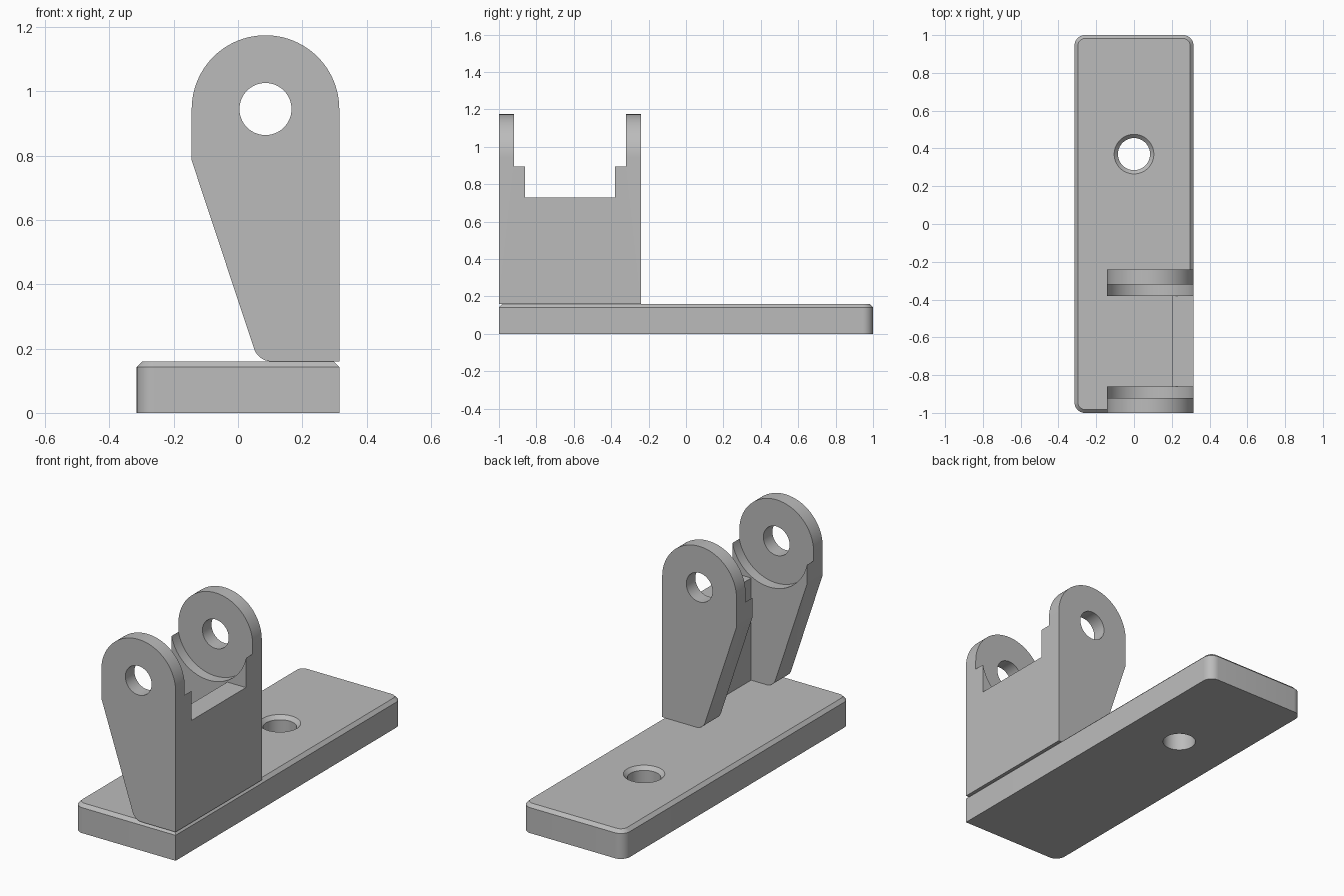
import bpy, bmesh, math
from mathutils import Vector

if "Cube" in bpy.data.objects:
    bpy.data.objects.remove(bpy.data.objects["Cube"])

GREY = (0.5, 0.5, 0.5, 1.0)
metal = bpy.data.materials.new("plain grey")
metal.use_nodes = True
metal.diffuse_color = GREY
metal.node_tree.nodes["Principled BSDF"].inputs["Base Color"].default_value = GREY


def arc(cx, cy, r, start, end, n):
    """Points on an arc, angles in degrees."""
    angles = [math.radians(start + (end - start) * i / n) for i in range(n + 1)]
    return [(cx + r * math.cos(a), cy + r * math.sin(a)) for a in angles]


def loft(name, rings):
    """Closed solid through rings with equal point counts."""
    bm = bmesh.new()
    loops = [[bm.verts.new(p) for p in ring] for ring in rings]
    for a, b in zip(loops, loops[1:]):
        for i in range(len(a)):
            j = (i + 1) % len(a)
            bm.faces.new((a[i], a[j], b[j], b[i]))
    bm.faces.new(loops[0])
    bm.faces.new(loops[-1])
    bmesh.ops.recalc_face_normals(bm, faces=bm.faces)
    mesh = bpy.data.meshes.new(name)
    bm.to_mesh(mesh)
    bm.free()
    mesh.materials.append(metal)
    obj = bpy.data.objects.new(name, mesh)
    bpy.context.collection.objects.link(obj)
    return obj


def along_y(name, outline, y0, y1):
    """Extrude an x-z outline from y0 to y1."""
    return loft(name, [[(x, y, z) for x, z in outline] for y in (y0, y1)])


def box_outline(x0, x1, z0, z1):
    return [(x0, z0), (x1, z0), (x1, z1), (x0, z1)]


def circle(cx, cy, r, n=64):
    return arc(cx, cy, r, 0, 360, n)[:-1]


def cut(obj, cutters):
    """Subtract the cutters, then shade the result."""
    bpy.ops.object.select_all(action='DESELECT')
    bpy.context.view_layer.objects.active = obj
    obj.select_set(True)
    for c in cutters:
        c.hide_render = True
        mod = obj.modifiers.new("cut", 'BOOLEAN')
        mod.operation = 'DIFFERENCE'
        mod.solver = 'EXACT'
        mod.object = c
        bpy.ops.object.modifier_apply(modifier=mod.name)
        bpy.data.objects.remove(c)
    bpy.ops.object.shade_smooth_by_angle(angle=math.radians(30))


# Base plate: three rounded corners, one square corner, chamfered top edge
HX, HY, TOP, CHAMFER, R = 0.315, 1.0, 0.16, 0.018, 0.055


def plate_ring(z, inset=0.0):
    r, x, y = R - inset, HX - R, HY - R
    pts = arc(x, y, r, 0, 90, 10) + arc(-x, y, r, 90, 180, 10)
    pts += arc(-x, -y, r, 180, 270, 10) + [(HX - inset, -HY + inset)]
    return [(px, py, z) for px, py in pts]


base = loft("base_plate", [plate_ring(0), plate_ring(TOP - CHAMFER),
                           plate_ring(TOP, CHAMFER)])

# Countersunk screw hole
screw = [(0.085, -0.05), (0.085, TOP - 0.02), (0.125, TOP + 0.02)]
cut(base, [loft("screw_cutter", [[(x, y, z) for x, y in circle(0, 0.37, r)]
                                 for r, z in screw])])

# Clevis bracket: one side profile, hollowed into two lugs and a web
CX, CZ = 0.0855, 0.945
profile = arc(CX, CZ, 0.2295, 0, 180, 48)
profile += [(-0.144, 0.785)]
profile += arc(0.105, 0.218, 0.058, 198.4, 270, 10)
profile += [(HX, TOP)]
bracket = along_y("clevis_bracket", profile, -1.0, -0.24)

cut(bracket, [
    # space behind the web
    along_y("pocket_cutter", box_outline(-1, 0.2, -1, 2), -0.86, -0.38),
    # space above the web
    along_y("gap_cutter", box_outline(-1, 1, 0.73, 2), -0.86, -0.38),
    # round recess on the inner side of both lugs
    along_y("recess_cutter", circle(CX, CZ, 0.235, 96), -0.92, -0.32),
    # pin hole through both lugs
    along_y("pin_cutter", circle(CX, CZ, 0.081), -1.2, 0.0),
])
